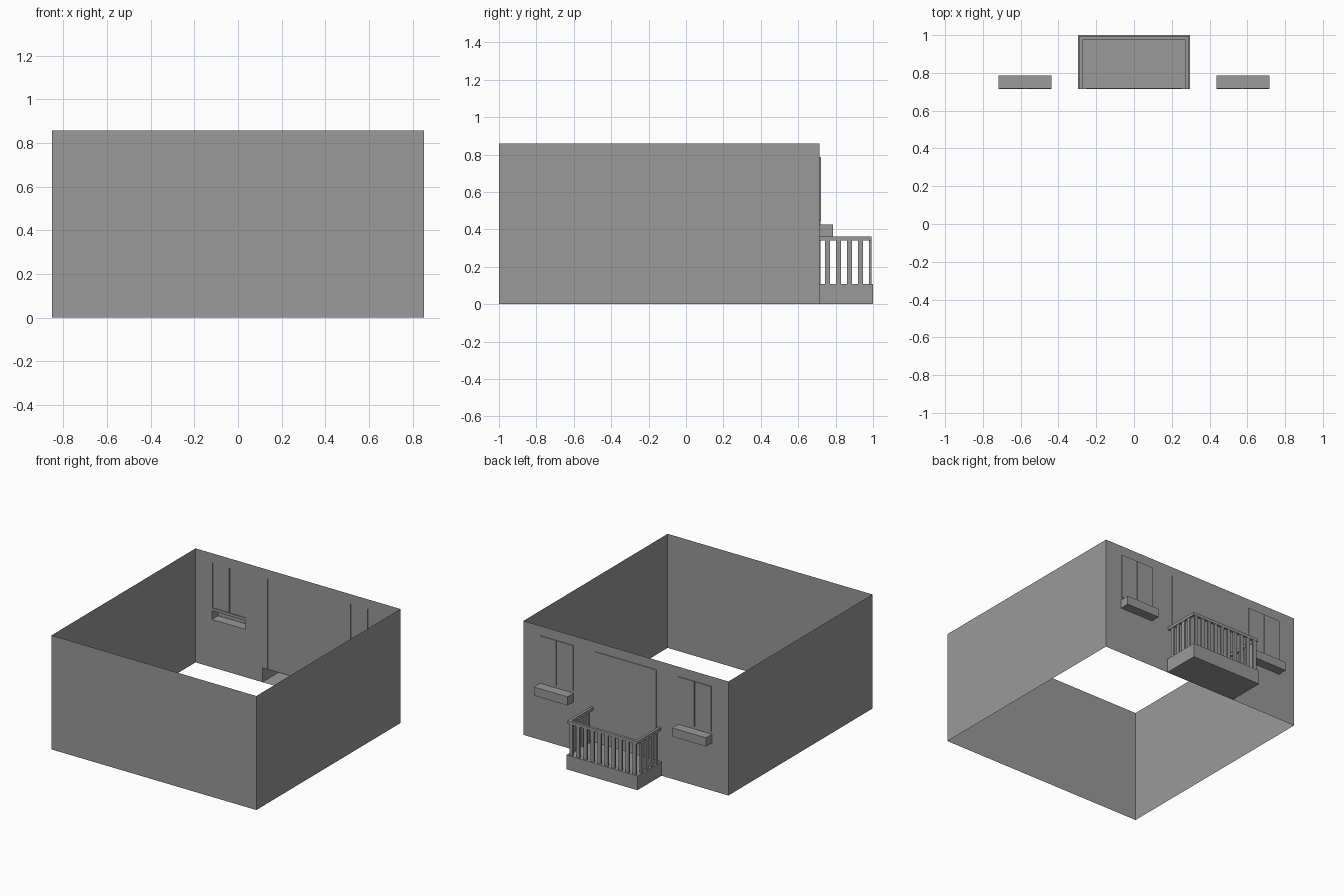
import bpy, bmesh
from mathutils import Vector

if "Cube" in bpy.data.objects:
    bpy.data.objects.remove(bpy.data.objects["Cube"], do_unlink=True)

grey = bpy.data.materials.new("plain grey")
grey.use_nodes = True
grey.diffuse_color = (0.32, 0.32, 0.32, 1)
grey.node_tree.nodes["Principled BSDF"].inputs["Base Color"].default_value = (0.32, 0.32, 0.32, 1)

HALF, HEIGHT = 0.853, 0.858        # house shell
FRONT, BACK = -1.0, 0.714
FLOOR, RAIL = 0.107, 0.363         # balcony levels


def finish(name, bm):
    mesh = bpy.data.meshes.new(name)
    bm.to_mesh(mesh)
    bm.free()
    mesh.materials.append(grey)
    obj = bpy.data.objects.new(name, mesh)
    bpy.context.collection.objects.link(obj)
    return obj


def add_box(bm, x0, x1, y0, y1, z0, z1, open_sides=()):
    """Box whose faces pointing along open_sides are left out."""
    verts = bmesh.ops.create_cube(bm, size=1)["verts"]
    for v in verts:
        v.co = Vector((x1 if v.co.x > 0 else x0,
                       y1 if v.co.y > 0 else y0,
                       z1 if v.co.z > 0 else z0))
    bm.normal_update()
    faces = {f for v in verts for f in v.link_faces}
    gone = [f for f in faces if any(f.normal.dot(Vector(s)) > 0.9 for s in open_sides)]
    bmesh.ops.delete(bm, geom=gone, context='FACES')


# Parts pushed out of the back wall, hollow towards the room
openings = []


def bump(name, x0, x1, z0, z1, depth):
    openings.append((x0, x1, z0, z1))
    bm = bmesh.new()
    add_box(bm, x0, x1, BACK, BACK + depth, z0, z1, [(0, -1, 0)])
    finish(name, bm)


for side, label in ((1, "left"), (-1, "right")):
    def span(a, b):
        return sorted((side * a, side * b))
    bump(label + "_flower_box", *span(0.436, 0.717), 0.36, 0.425, 0.072)
    bump(label + "_inner_window_pane", *span(0.438, 0.573), 0.445, 0.785, 0.007)
    bump(label + "_outer_window_pane", *span(0.578, 0.713), 0.445, 0.785, 0.007)

bump("balcony_base", -0.296, 0.296, 0, FLOOR, 1 - BACK)
bump("balcony_door", -0.255, 0.255, FLOOR, 0.787, 0.005)

# Thin side and front walls
bm = bmesh.new()
add_box(bm, -HALF, HALF, FRONT, BACK, 0, HEIGHT, [(0, 0, 1), (0, 0, -1), (0, 1, 0)])
finish("outer_walls", bm)

# Back wall: a grid of cells, skipping the openings
xs = sorted({-HALF, HALF} | {x for o in openings for x in o[:2]})
zs = sorted({0, HEIGHT} | {z for o in openings for z in o[2:]})
bm = bmesh.new()
for x0, x1 in zip(xs, xs[1:]):
    for z0, z1 in zip(zs, zs[1:]):
        cx, cz = (x0 + x1) / 2, (z0 + z1) / 2
        if any(a < cx < b and c < cz < d for a, b, c, d in openings):
            continue
        corners = ((x1, z0), (x0, z0), (x0, z1), (x1, z1))
        bm.faces.new([bm.verts.new((x, BACK, z)) for x, z in corners])
bmesh.ops.remove_doubles(bm, verts=bm.verts[:], dist=0.0001)
bmesh.ops.dissolve_limit(bm, angle_limit=0.01, verts=bm.verts[:], edges=bm.edges[:])
finish("back_wall", bm)

# Handrail on three sides of the balcony
bm = bmesh.new()
for x0 in (-0.292, 0.272):
    add_box(bm, x0, x0 + 0.02, BACK, 0.993, RAIL - 0.022, RAIL)
add_box(bm, -0.272, 0.272, 0.973, 0.993, RAIL - 0.022, RAIL)
finish("handrail", bm)

# Flat balusters standing on the balcony base
STEP, WIDE, THIN = 0.0585, 0.014, 0.006
bm = bmesh.new()
for i in range(10):
    x = (i - 4.5) * STEP
    add_box(bm, x - WIDE, x + WIDE, 0.979, 0.991, FLOOR, RAIL - 0.022)
for x in (-0.283, 0.283):
    for i in range(4):
        y = 0.757 + i * STEP
        add_box(bm, x - THIN, x + THIN, y - WIDE, y + WIDE, FLOOR, RAIL - 0.022)
finish("balusters", bm)
